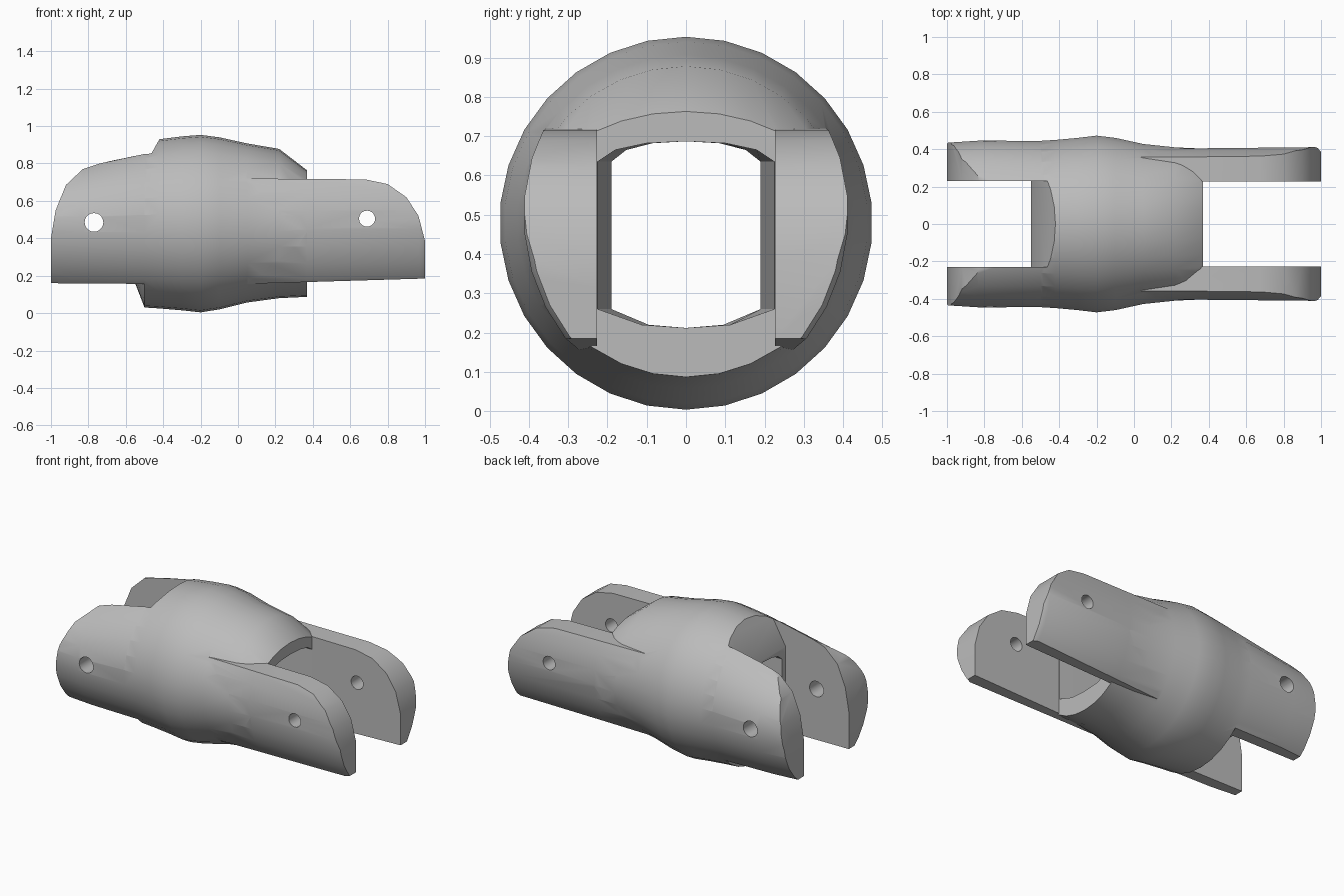
import bpy, bmesh, math

cube = bpy.data.objects.get("Cube")
if cube:
    bpy.data.objects.remove(cube, do_unlink=True)

grey = bpy.data.materials.new("plain grey")
grey.use_nodes = True
GREY = (0.5, 0.5, 0.5, 1)
grey.diffuse_color = GREY
grey.node_tree.nodes["Principled BSDF"].inputs["Base Color"].default_value = GREY


def skin(name, rings):
    """Closed solid through rings of equal point count."""
    bm = bmesh.new()
    loops = [[bm.verts.new(p) for p in ring] for ring in rings]
    n = len(loops[0])
    for a, b in zip(loops, loops[1:]):
        for i in range(n):
            j = (i + 1) % n
            bm.faces.new((a[i], a[j], b[j], b[i]))
    bm.faces.new(loops[0])
    bm.faces.new(loops[-1])
    bmesh.ops.recalc_face_normals(bm, faces=bm.faces)
    mesh = bpy.data.meshes.new(name)
    bm.to_mesh(mesh)
    bm.free()
    mesh.materials.append(grey)
    ob = bpy.data.objects.new(name, mesh)
    bpy.context.collection.objects.link(ob)
    return ob


def barrel(name, stations, sides=30, cz=0.48):
    """Rounded loft along x; station = x, half width, bottom, top."""
    rings = []
    for x, ry, low, high in stations:
        ring = []
        for i in range(sides):
            a = math.tau * i / sides
            c = math.cos(a)
            ring.append((x, ry * math.sin(a), cz + c * (high - cz if c > 0 else cz - low)))
        rings.append(ring)
    return skin(name, rings)


def prism(name, outline, half):
    """Side outline in x, z pushed through y."""
    return skin(name, [[(x, y, z) for x, z in outline] for y in (-half, half)])


def boolean(ob, tool, operation):
    mod = ob.modifiers.new("cut", 'BOOLEAN')
    mod.operation, mod.object, mod.solver = operation, tool, 'EXACT'
    bpy.context.view_layer.objects.active = ob
    bpy.ops.object.modifier_apply(modifier=mod.name)
    bpy.data.objects.remove(tool, do_unlink=True)


# Bulging middle
body = barrel("joint_body", [
    (-0.55, 0.447, 0.16, 0.89), (-0.5, 0.447, 0.03, 0.91), (-0.42, 0.452, 0.025, 0.93),
    (-0.3, 0.463, 0.015, 0.945), (-0.2, 0.475, 0.004, 0.953), (-0.1, 0.463, 0.02, 0.94),
    (0.05, 0.43, 0.057, 0.907), (0.22, 0.412, 0.08, 0.878), (0.37, 0.405, 0.087, 0.763)])

# Left-hand fork: rounded shell trimmed to its side outline
fork_a = barrel("wide_fork", [
    (-1.0, 0.437, 0.05, 0.80), (-0.83, 0.448, 0.04, 0.83), (-0.5, 0.447, 0.03, 0.915),
    (-0.3, 0.44, 0.03, 0.92)])
boolean(fork_a, prism("outline", [
    (-1.0, 0.16), (-1.0, 0.4), (-0.975, 0.55), (-0.92, 0.685), (-0.83, 0.77),
    (-0.45, 0.895), (-0.32, 0.9), (-0.32, 0.155)], 0.7), 'INTERSECT')

# Right-hand fork
fork_b = barrel("narrow_fork", [
    (-0.05, 0.405, 0.03, 0.97), (0.37, 0.407, 0.03, 0.97), (0.97, 0.413, 0.03, 0.97),
    (1.0, 0.4, 0.04, 0.95)], cz=0.5)
boolean(fork_b, prism("outline", [
    (0.0, 0.72), (0.68, 0.715), (0.8, 0.69), (0.9, 0.62), (0.965, 0.52), (1.0, 0.385),
    (1.0, 0.185), (0.0, 0.155)], 0.7), 'INTERSECT')
boolean(fork_b, prism("slot", [(0.3, -0.2), (1.2, -0.2), (1.2, 1.2), (0.3, 1.2)], 0.227), 'DIFFERENCE')

boolean(body, fork_a, 'UNION')
boolean(body, fork_b, 'UNION')

# Slot of the wide fork, with a sloping shoulder
boolean(body, prism("slot", [
    (-1.2, -0.2), (-0.5, -0.2), (-0.5, 0.03), (-0.55, 0.16), (-0.55, 0.7),
    (-0.42, 0.93), (-0.42, 1.2), (-1.2, 1.2)], 0.229), 'DIFFERENCE')

# Passage through the middle, narrowing inwards
half_arch = [(1, 0.26), (1, 0.635), (0.8, 0.665), (0.45, 0.682)]
arch = half_arch + [(0, 0.687)] + [(-y, z) for y, z in reversed(half_arch)]
arch += [(-0.5, 0.22), (0, 0.212), (0.5, 0.22)]
boolean(body, skin("passage", [
    [(x, y * w, z) for y, z in arch]
    for x, w in ((-0.7, 0.19), (-0.4, 0.19), (0.37, 0.225), (0.5, 0.225))]), 'DIFFERENCE')

# Pin holes
for x, z, r in ((-0.77, 0.485, 0.05), (0.69, 0.505, 0.043)):
    circle = [(x + r * math.cos(math.tau * i / 20), z + r * math.sin(math.tau * i / 20))
              for i in range(20)]
    boolean(body, prism("pin", circle, 0.7), 'DIFFERENCE')

# Smooth curves, crisp cuts
for ob in bpy.context.selected_objects:
    ob.select_set(False)
body.select_set(True)
bpy.context.view_layer.objects.active = body
bpy.ops.object.shade_smooth_by_angle(angle=math.radians(30))
